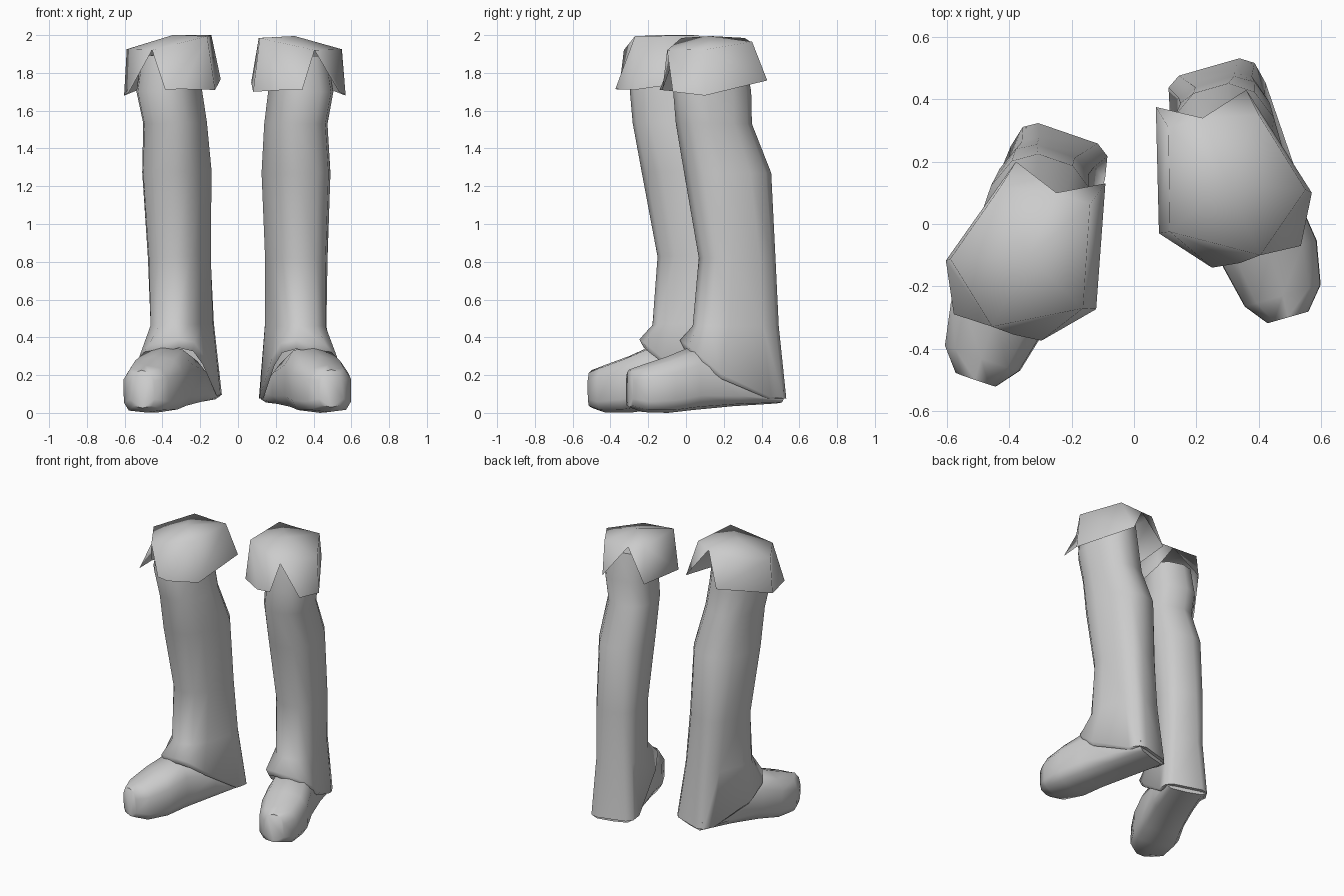
import bpy, bmesh, math
from mathutils import Matrix, Vector

cube = bpy.data.objects.get("Cube")
if cube:
    bpy.data.objects.remove(cube, do_unlink=True)

grey = bpy.data.materials.new("plain_grey")
grey.use_nodes = True
grey.diffuse_color = (0.6, 0.6, 0.6, 1)
grey.node_tree.nodes["Principled BSDF"].inputs["Base Color"].default_value = (0.6, 0.6, 0.6, 1)

# The left leg toes out; the right one is mirrored, turned and leaned a little
TOE_OUT = math.radians(16)
SIDE = Vector((math.cos(TOE_OUT), math.sin(TOE_OUT), 0))
BACK = Vector((-math.sin(TOE_OUT), math.cos(TOE_OUT), 0))
PIVOT = Vector((-0.3, 0.15, 0))
RIGHT = (Matrix.Translation((-0.287, -0.058, 0.008))
         @ Matrix.Rotation(math.radians(-1.5), 4, 'Y')
         @ Matrix.Rotation(math.radians(0.8), 4, 'X')
         @ Matrix.Rotation(math.radians(-3), 4, 'Z')
         @ Matrix.Translation(-PIVOT) @ Matrix.Scale(-1, 4, (1, 0, 0)))


def finish(name, verts, faces, angle):
    """Make the part for both legs."""
    for side, mat in (("left", Matrix.Identity(4)), ("right", RIGHT)):
        bm = bmesh.new()
        vs = [bm.verts.new(mat @ Vector(v)) for v in verts]
        for f in faces:
            bm.faces.new([vs[i] for i in f])
        bmesh.ops.recalc_face_normals(bm, faces=bm.faces)
        mesh = bpy.data.meshes.new(f"{side}_{name}")
        bm.to_mesh(mesh)
        bm.free()
        mesh.materials.append(grey)
        ob = bpy.data.objects.new(f"{side}_{name}", mesh)
        bpy.context.collection.objects.link(ob)
        bpy.ops.object.select_all(action='DESELECT')
        ob.select_set(True)
        bpy.context.view_layer.objects.active = ob
        bpy.ops.object.shade_smooth_by_angle(angle=math.radians(angle))


def loft(rings, caps):
    """Join equal rings into a tube and cap the given ring numbers."""
    n = len(rings[0])
    verts = [v for ring in rings for v in ring]
    faces = [(r * n + i, r * n + (i + 1) % n, (r + 1) * n + (i + 1) % n, (r + 1) * n + i)
             for r in range(len(rings) - 1) for i in range(n)]
    faces += [tuple(c * n + i for i in range(n)) for c in caps]
    return verts, faces


def outline(n, front, back):
    """Rounded unit outline; a lower power makes that half squarer."""
    for i in range(n):
        a = 2 * math.pi * (i + 0.5) / n
        power = back if math.sin(a) > 0 else front
        yield [math.copysign(abs(t) ** power, t) for t in (math.cos(a), math.sin(a))]


# Trouser leg: height, centre x, centre y, half width, half depth, squareness of the back
N = 12
rings = []
for z, cx, cy, p, q, sq in [(1.89, .32, .14, .15, .17, .8), (1.7, .333, .138, .165, .205, .8),
                            (1.53, .307, .147, .16, .2, .8), (1.27, .308, .22, .173, .23, .8),
                            (.82, .312, .268, .155, .2, .65), (.46, .312, .258, .146, .225, .5)]:
    rings.append([Vector((cx, cy, z)) + SIDE * p * c + BACK * q * s
                  for c, s in outline(N, .85, sq)])
# Slanted hem: high and wide over the instep, low and square at the heel, edge rolled under
for p, q, lift in ((.162, .272, .035), (.145, .25, 0)):
    hem = []
    for c, s in outline(N, .65, .35):
        wide = p + .04 * max(0, -s)
        v = Vector((.315, .245, 0)) + SIDE * wide * c + BACK * q * s
        v.z = max(.075, min(.35, .33 - .8 * v.y)) + lift * (1 - s) / 2
        hem.append(v)
    rings.append(hem)
finish("trouser_leg", *loft(rings, (0,)), 60)

# Shoe, curving outward: distance from heel, outward shift, half width, underside, top
M = 10
rings = []
for t, out, w, low, high in [(-.025, 0, .137, .05, .15), (.22, .01, .145, .035, .28),
                             (.44, .03, .15, .015, .355), (.58, .045, .16, 0, .30),
                             (.72, .053, .13, .004, .255), (.792, .053, .07, .03, .23)]:
    centre = Vector((.255, .455, (low + high) / 2)) + Vector((.237, -.971, 0)) * t + SIDE * out
    rings.append([centre + SIDE * w * c + Vector((0, 0, (high - low) / 2 * s))
                  for c, s in outline(M, .5, .75)])
finish("shoe", *loft(rings, (0, len(rings) - 1)), 60)

# Turned-down cuff: cap rim with a peak, and two flaps split at front and back
cuff = [(.3, .13, 1.995),
        (.11, .31, 1.985), (.115, -.025, 1.985), (.405, -.1, 1.92),
        (.55, .11, 1.925), (.40, .35, 1.965), (.22, .34, 1.965),
        (.07, .375, 1.75), (.08, -.03, 1.70), (.25, -.14, 1.71), (.34, -.125, 1.71),
        (.535, -.07, 1.70), (.57, .10, 1.68), (.36, .43, 1.76)]
cap = [(0, 1 + i, 1 + (i + 1) % 6) for i in range(6)]
flaps = [(6, 1, 7), (1, 2, 8, 7), (2, 9, 8), (2, 3, 10, 9),
         (3, 4, 12, 11), (4, 5, 13, 12), (5, 6, 13)]
finish("cuff", cuff, cap + flaps, 80)
